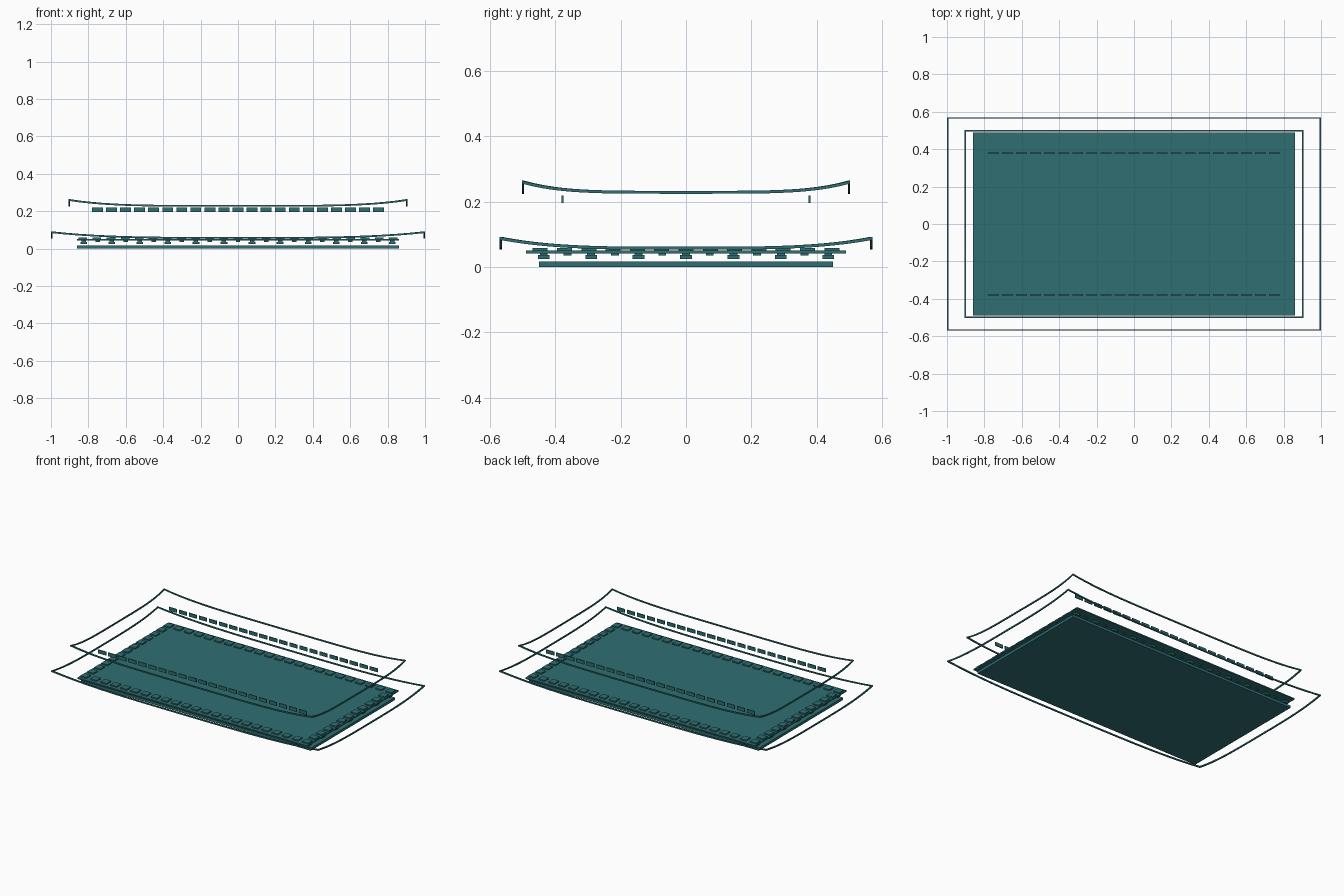
import bpy, bmesh
from mathutils import Matrix, Vector

cube = bpy.data.objects.get("Cube")
if cube:
    bpy.data.objects.remove(cube, do_unlink=True)

teal = bpy.data.materials.new("dark_teal")
teal.use_nodes = True
colour = (0.028, 0.159, 0.168, 1)
teal.diffuse_color = colour
teal.node_tree.nodes["Principled BSDF"].inputs["Base Color"].default_value = colour


def finish(name, bm):
    mesh = bpy.data.meshes.new(name)
    bmesh.ops.recalc_face_normals(bm, faces=bm.faces)
    bm.to_mesh(mesh)
    bm.free()
    mesh.materials.append(teal)
    obj = bpy.data.objects.new(name, mesh)
    bpy.context.collection.objects.link(obj)


def boxes(name, centres, size, z0, z1):
    """One object holding equal boxes at the given plan positions."""
    bm = bmesh.new()
    for x, y in centres:
        place = Matrix.Translation((x, y, (z0 + z1) / 2))
        scale = Matrix.Diagonal((size[0], size[1], z1 - z0, 1))
        bmesh.ops.create_cube(bm, size=1, matrix=place @ scale)
    finish(name, bm)


def spread(half, count):
    return [half * (2 * i / (count - 1) - 1) for i in range(count)]


def perimeter(hx, hy, xs, ys):
    """Positions along four sides, without doubled corners."""
    spots = [(x, s * hy) for s in (-1, 1) for x in xs]
    spots += [(s * hx, y) for s in (-1, 1) for y in ys if abs(y) < hy - 0.01]
    return spots


def middles(values):
    return [(a + b) / 2 for a, b in zip(values, values[1:])]


def eave(name, hx, hy, z, lift, power, width=0.007, height=0.009, steps=32):
    """Rectangular trim whose corners sweep upward."""
    corners = [(-1, -1), (1, -1), (1, 1), (-1, 1)]
    bm = bmesh.new()
    rings = []
    for k, (ax, ay) in enumerate(corners):
        bx, by = corners[(k + 1) % 4]
        for i in range(steps):
            t = i / steps
            u, v = ax + (bx - ax) * t, ay + (by - ay) * t
            rise = lift * abs(2 * t - 1) ** power
            ring = []
            for inset, dz in ((0, 0), (width, 0), (width, height), (0, height)):
                ring.append(bm.verts.new(Vector((u * (hx - inset), v * (hy - inset), z + rise + dz))))
            rings.append(ring)
    for i, a in enumerate(rings):
        b = rings[(i + 1) % len(rings)]
        for j in range(4):
            k = (j + 1) % 4
            bm.faces.new((a[j], a[k], b[k], b[j]))
    finish(name, bm)


# Flat beams
boxes("base_slab", [(0, 0)], (1.72, 0.90), 0, 0.017)
boxes("upper_plate", [(0, 0)], (1.72, 0.98), 0.042, 0.050)

# Bracket blocks between the beams
bx, by = spread(0.825, 12), spread(0.435, 7)
main = perimeter(0.825, 0.435, bx, by)
boxes("bracket_blocks", main, (0.036, 0.036), 0.024, 0.036)
boxes("bracket_caps", main, (0.024, 0.024), 0.036, 0.042)
boxes("middle_brackets", perimeter(0.825, 0.435, middles(bx), middles(by)),
      (0.024, 0.024), 0.035, 0.042)

# Rafter ends around the plate
boxes("rafter_ends", perimeter(0.83, 0.446, spread(0.83, 23), spread(0.446, 13)),
      (0.046, 0.046), 0.050, 0.058)

# Upper rows of upright panels
boxes("upper_panels", [(x, s * 0.378) for s in (-1, 1) for x in spread(0.752, 21)],
      (0.058, 0.006), 0.195, 0.219)

# Swept eave trims
eave("lower_eave_trim", 1.0, 0.57, 0.053, 0.030, 3.6)
eave("upper_eave_trim", 0.905, 0.502, 0.224, 0.031, 4.5)
